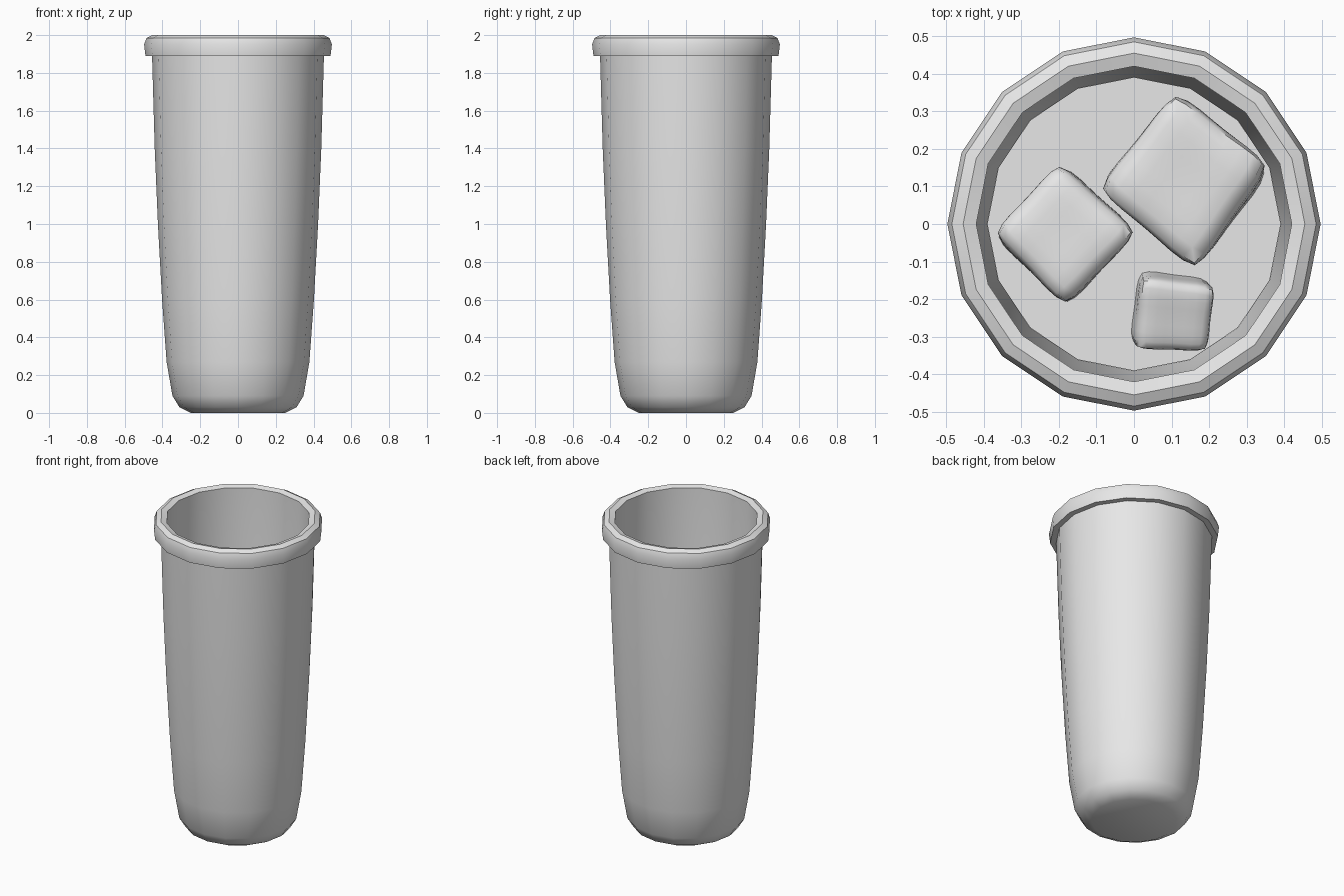
import bpy, bmesh, math, random
from mathutils import Vector, Euler

if "Cube" in bpy.data.objects:
    bpy.data.objects.remove(bpy.data.objects["Cube"])

random.seed(4)
SIDES = 16

grey = bpy.data.materials.new("light_grey")
grey.diffuse_color = (0.8, 0.8, 0.8, 1)
grey.use_nodes = True
grey.node_tree.nodes["Principled BSDF"].inputs["Base Color"].default_value = grey.diffuse_color


def finish(bm, name, angle):
    """Turn a bmesh into a named, smooth-shaded object."""
    bmesh.ops.recalc_face_normals(bm, faces=bm.faces)
    mesh = bpy.data.meshes.new(name)
    bm.to_mesh(mesh)
    bm.free()
    mesh.materials.append(grey)
    obj = bpy.data.objects.new(name, mesh)
    bpy.context.collection.objects.link(obj)
    bpy.ops.object.select_all(action='DESELECT')
    obj.select_set(True)
    bpy.context.view_layer.objects.active = obj
    bpy.ops.object.shade_smooth_by_angle(angle=math.radians(angle))
    return obj


def lathe(name, profile, angle=40):
    """Revolve (radius, height) points and cap both ends."""
    bm = bmesh.new()
    rings = []
    for r, z in profile:
        rings.append([bm.verts.new((r * math.cos(2 * math.pi * i / SIDES),
                                    r * math.sin(2 * math.pi * i / SIDES), z))
                      for i in range(SIDES)])
    for a, b in zip(rings, rings[1:]):
        for i in range(SIDES):
            j = (i + 1) % SIDES
            bm.faces.new((a[i], a[j], b[j], b[i]))
    bm.faces.new(rings[0])
    bm.faces.new(rings[-1])
    return finish(bm, name, angle)


def ice(name, centre, half, turn, tilt=(0, 0)):
    """Rounded cube with hollow faces and slightly shifted corners."""
    bm = bmesh.new()
    bmesh.ops.create_cube(bm, size=2)
    bmesh.ops.subdivide_edges(bm, edges=bm.edges, cuts=7, use_grid_fill=True)
    rot = Euler((math.radians(tilt[0]), math.radians(tilt[1]), math.radians(turn)))
    shift = {(x, y, z): Vector([random.uniform(-0.1, 0.1) for _ in range(3)])
             for x in (-1, 1) for y in (-1, 1) for z in (-1, 1)}
    for v in bm.verts:
        p = v.co.copy()
        q = p / sum(abs(c) ** 5 for c in p) ** 0.2
        # hollow the middle of each face
        q *= 1 - 0.12 * (1 - min(1, (p.length_squared - 1) / 2))
        # blend the corner shifts
        for corner, d in shift.items():
            w = 1
            for c, s in zip(p, corner):
                w *= (1 + c * s) / 2
            q += d * w
        q.rotate(rot)
        v.co = q * half + Vector(centre)
    return finish(bm, name, 60)


# Outer wall from the base up to the underside of the rim
outer = [(0.25, 0), (0.31, 0.03), (0.347, 0.09), (0.378, 0.27),
         (0.402, 0.6), (0.424, 1.0), (0.441, 1.4), (0.455, 1.89)]
# Rolled rim
rim = [(0.49, 1.89), (0.497, 1.95), (0.485, 1.985), (0.455, 2.0), (0.42, 1.99)]
# Inner wall down to the inside floor
inner = [(0.42, 1.85), (0.411, 1.4), (0.394, 1.0), (0.374, 0.6),
         (0.352, 0.27), (0.32, 0.11), (0.285, 0.06), (0.23, 0.035)]
lathe("glass", outer + rim + inner)

# Liquid filling the lower half
LEVEL = 0.97
lathe("liquid", [(0.225, 0.04), (0.28, 0.065), (0.315, 0.115), (0.348, 0.27),
                 (0.37, 0.6), (0.391, LEVEL)])

# Floating ice
ice("large_ice_cube", (0.135, 0.12, LEVEL + 0.04), 0.181, 51)
ice("medium_ice_cube", (-0.19, -0.03, LEVEL + 0.03), 0.153, 45)
ice("small_ice_cube", (0.1, -0.23, LEVEL), 0.11, -5, (12, 8))
